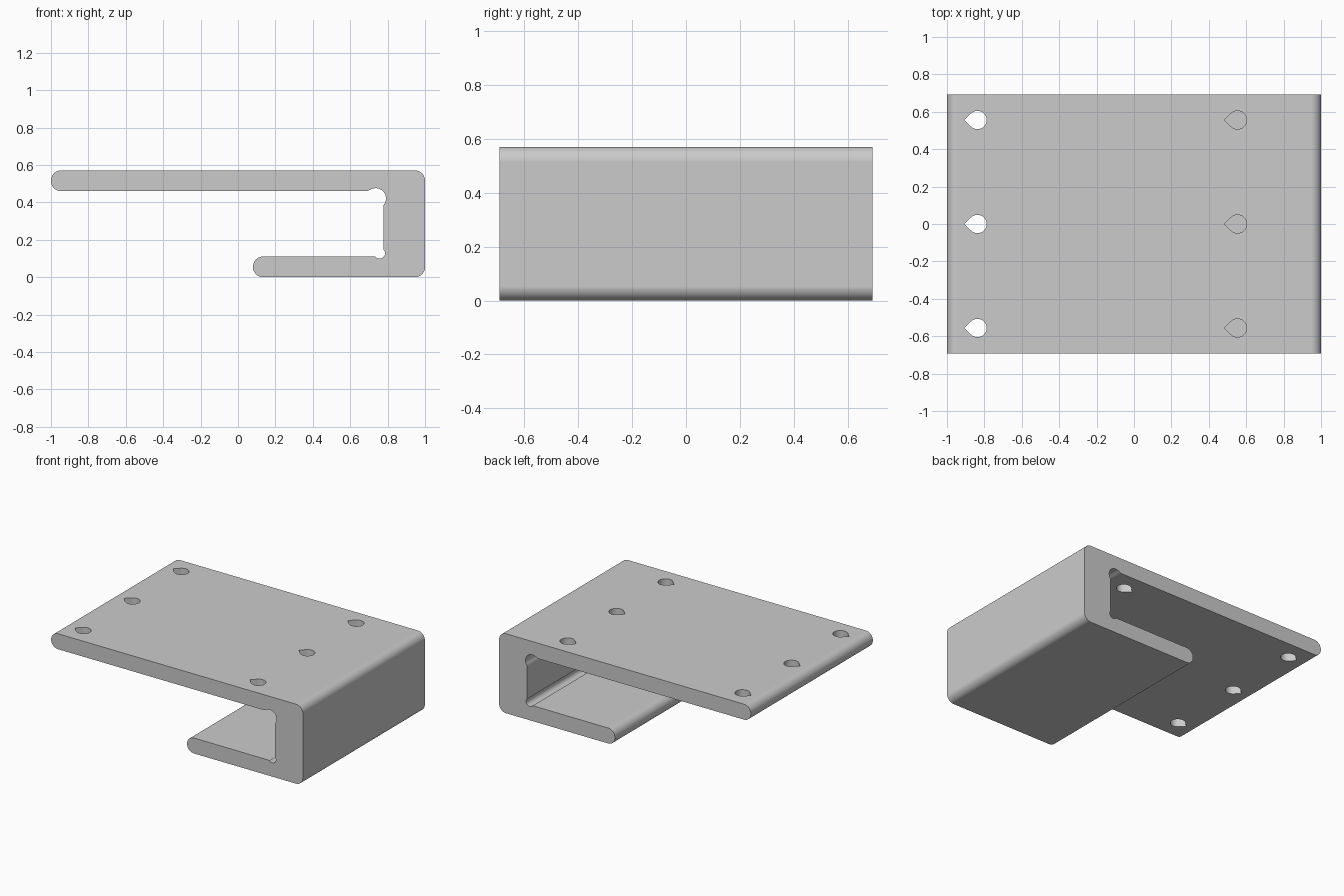
import bpy, bmesh
from math import sin, cos, radians, pi

cube = bpy.data.objects.get("Cube")
if cube:
    bpy.data.objects.remove(cube)

HALF_DEPTH = 0.6925
HEIGHT = 0.571
PLATE = 0.111          # thickness of both plates
WALL_X = 0.778         # inner face of the upright wall
ROUND = 0.0545

# Single plain grey
grey = bpy.data.materials.new("grey")
grey.use_nodes = True
colour = (0.6, 0.6, 0.6, 1)
grey.diffuse_color = colour
grey.node_tree.nodes["Principled BSDF"].inputs["Base Color"].default_value = colour


def arc(cx, cz, r, start, end, steps=10):
    angles = [radians(start + (end - start) * i / steps) for i in range(steps + 1)]
    return [(cx + r * cos(a), cz + r * sin(a)) for a in angles]


def prism(name, points, place, shift):
    """Extrude a closed outline along a vector."""
    bm = bmesh.new()
    face = bm.faces.new([bm.verts.new(place(*p)) for p in points])
    new = bmesh.ops.extrude_face_region(bm, geom=[face])["geom"]
    verts = [g for g in new if isinstance(g, bmesh.types.BMVert)]
    bmesh.ops.translate(bm, verts=verts, vec=shift)
    bmesh.ops.recalc_face_normals(bm, faces=bm.faces)
    mesh = bpy.data.meshes.new(name)
    bm.to_mesh(mesh)
    bm.free()
    obj = bpy.data.objects.new(name, mesh)
    mesh.materials.append(grey)
    bpy.context.collection.objects.link(obj)
    return obj


# Bracket outline, clockwise from the tip of the top plate
under = HEIGHT - PLATE
outline = (
    arc(-1 + ROUND, HEIGHT - ROUND, ROUND, 180, 90)
    + arc(1 - ROUND, HEIGHT - ROUND, ROUND, 90, 0)
    + arc(1 - ROUND, ROUND, ROUND, 0, -90)
    + arc(0.08 + ROUND, ROUND, ROUND, 270, 180)
    + arc(0.08 + ROUND, PLATE - ROUND, ROUND, 180, 90)
    # small relief groove in the lower inside corner
    + [(0.722, PLATE)]
    + arc(0.757, 0.128, 0.029, -140, 45, 14)
    + [(WALL_X, 0.16)]
    # large relief groove in the upper inside corner
    + [(WALL_X, 0.37)]
    + arc(0.736, 0.421, 0.055, -38, 125, 16)
    + [(0.692, under + 0.001), (0.675, under)]
    + arc(-1 + ROUND, under + ROUND, ROUND, 270, 180)
)
bracket = prism("bracket", outline, lambda x, z: (x, -HALF_DEPTH, z),
                (0, 2 * HALF_DEPTH, 0))

# Teardrop screw holes through the top plate, pointing towards -x
HOLE = 0.049
teardrop = arc(0, 0, HOLE, -135, 135, 24) + [(-HOLE * 2 ** 0.5, 0)]
for hx in (-0.837, 0.553):
    for hy in (-0.556, 0, 0.556):
        cutter = prism("hole_cutter", teardrop,
                       lambda x, y: (hx + x, hy + y, under - 0.1), (0, 0, 0.4))
        cutter.hide_render = True
        mod = bracket.modifiers.new("hole", 'BOOLEAN')
        mod.operation = 'DIFFERENCE'
        mod.solver = 'EXACT'
        mod.object = cutter
        bpy.context.view_layer.objects.active = bracket
        bpy.ops.object.modifier_apply(modifier=mod.name)
        bpy.data.objects.remove(cutter)

# Smooth rounds, crisp ends, flat plates
bpy.ops.object.select_all(action='DESELECT')
bracket.select_set(True)
bpy.context.view_layer.objects.active = bracket
bpy.ops.object.shade_smooth_by_angle(angle=pi / 6)
weighted = bracket.modifiers.new("flat_plates", 'WEIGHTED_NORMAL')
weighted.keep_sharp = True
